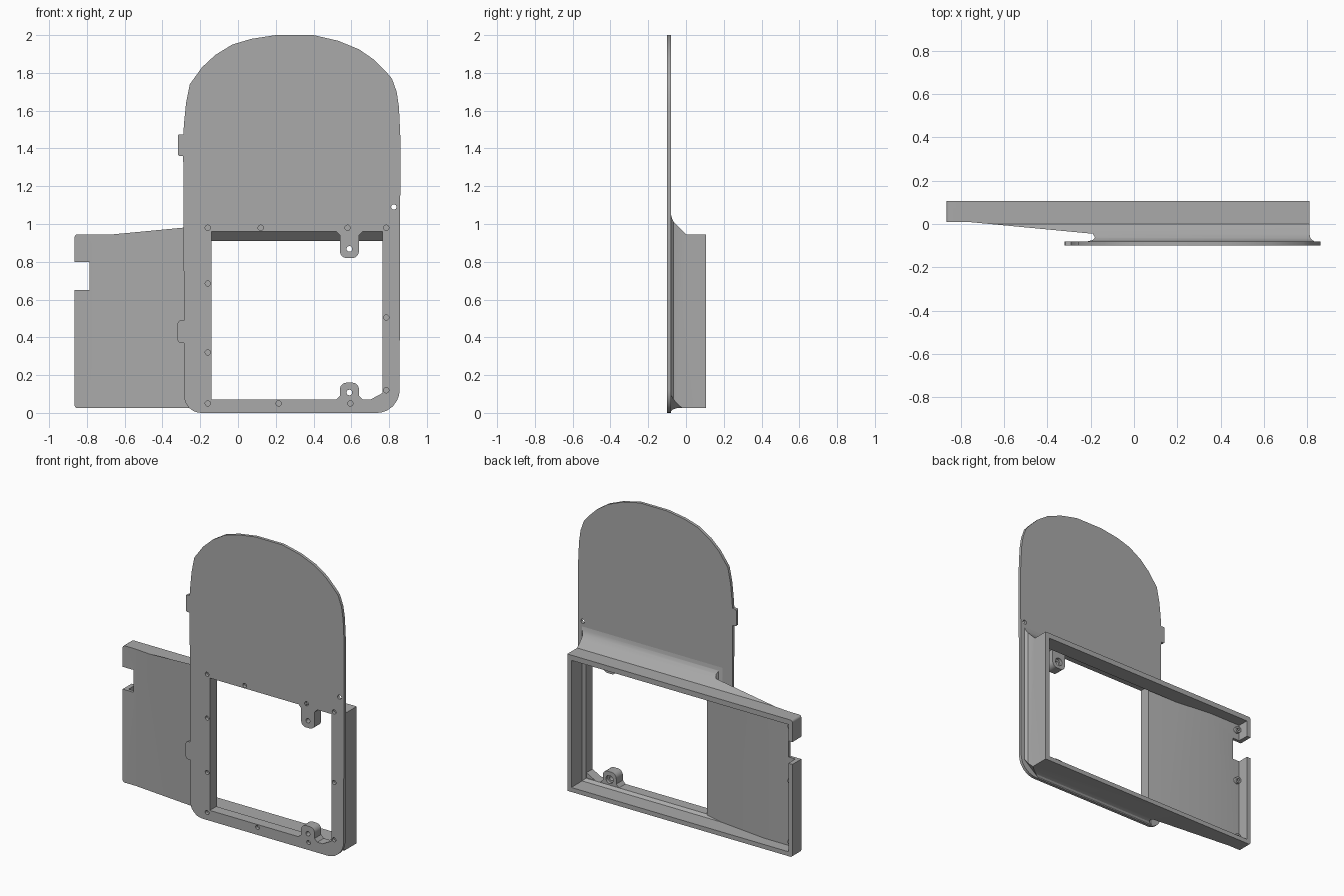
import bpy, bmesh, math
from mathutils import Vector

cube = bpy.data.objects.get("Cube")
if cube:
    bpy.data.objects.remove(cube)

grey = bpy.data.materials.new("plain_grey")
grey.use_nodes = True
grey.diffuse_color = (0.4, 0.4, 0.4, 1)
grey.node_tree.nodes["Principled BSDF"].inputs["Base Color"].default_value = (0.4, 0.4, 0.4, 1)

PLACE = {
    "x": lambda a, b, t: (t, a, b),
    "y": lambda a, b, t: (a, t, b),
    "z": lambda a, b, t: (a, b, t),
}


def make_object(name, bm):
    bmesh.ops.recalc_face_normals(bm, faces=bm.faces)
    mesh = bpy.data.meshes.new(name)
    bm.to_mesh(mesh)
    bm.free()
    mesh.materials.append(grey)
    obj = bpy.data.objects.new(name, mesh)
    bpy.context.collection.objects.link(obj)
    return obj


def rounded(points, steps=6):
    """Round each corner given as (a, b, radius); plain (a, b) corners stay sharp."""
    out = []
    for i, p in enumerate(points):
        c = Vector(p[:2])
        if len(p) < 3:
            out.append(c)
            continue
        to_prev = (Vector(points[i - 1][:2]) - c).normalized()
        to_next = (Vector(points[(i + 1) % len(points)][:2]) - c).normalized()
        reach = p[2] / math.tan(to_prev.angle(to_next) / 2)
        start, end = c + to_prev * reach, c + to_next * reach
        centre = c + (to_prev + to_next).normalized() * math.hypot(reach, p[2])
        for k in range(steps + 1):
            ray = start.lerp(end, k / steps) - centre
            out.append(centre + ray.normalized() * p[2])
    return out


def prism(name, points, axis, low, high):
    bm = bmesh.new()
    pts = rounded(points)
    ends = [[bm.verts.new(PLACE[axis](p[0], p[1], t)) for p in pts] for t in (low, high)]
    for end in ends:
        bm.faces.new(end)
    for i in range(len(pts)):
        j = (i + 1) % len(pts)
        bm.faces.new((ends[0][i], ends[0][j], ends[1][j], ends[1][i]))
    return make_object(name, bm)


def rod(name, x, z, radius, low, high, sides=20):
    turns = [2 * math.pi * k / sides for k in range(sides)]
    ring = [(x + radius * math.cos(a), z + radius * math.sin(a)) for a in turns]
    return prism(name, ring, "y", low, high)


def combine(obj, tool, operation="DIFFERENCE", keep=False):
    mod = obj.modifiers.new("cut", "BOOLEAN")
    mod.operation, mod.solver, mod.object = operation, "EXACT", tool
    bpy.context.view_layer.objects.active = obj
    bpy.ops.object.modifier_apply(modifier=mod.name)
    if not keep:
        bpy.data.objects.remove(tool)


def box_points(a0, a1, b0, b1):
    return [(a0, b0), (a1, b0), (a1, b1), (a0, b1)]


FRONT, BACK = -0.10, -0.08

# Face plate with a domed top and two side tabs
plate = prism("face_plate", [
    (-0.285, 0, 0.09), (0.855, 0, 0.12), (0.86, 1.45), (0.852, 1.62), (0.84, 1.7),
    (0.815, 1.77), (0.78, 1.81), (0.72, 1.87), (0.64, 1.925), (0.53, 1.97), (0.4, 2),
    (0.2, 2), (0.07, 1.98), (-0.03, 1.95), (-0.12, 1.895), (-0.19, 1.83), (-0.255, 1.74),
    (-0.275, 1.64), (-0.285, 1.54),
    (-0.29, 1.475), (-0.318, 1.475, 0.01), (-0.318, 1.36, 0.01), (-0.29, 1.36),
    (-0.286, 0.49), (-0.32, 0.49, 0.02), (-0.32, 0.37, 0.02), (-0.285, 0.37),
], "y", FRONT, BACK)

# Tray: side outline crossed with the plan outline
tray = prism("rear_tray", [
    (0.105, 0.025), (0.105, 0.945), (0, 0.945), (-0.045, 0.99), (-0.065, 1.012),
    (-0.075, 1.032), (BACK, 1.055), (BACK, 0.008), (-0.07, 0.018), (-0.05, 0.025),
], "x", -1, 1)
tray_plan = prism("tray_plan", [
    (-0.865, 0.105), (0.81, 0.105), (0.81, -0.045), (0.814, -0.065), (0.83, BACK),
    (-0.215, BACK), (-0.19, -0.074), (-0.18, -0.062), (-0.19, -0.045),
    (-0.77, 0.01), (-0.865, 0.01),
], "z", -1, 2)
combine(tray, tray_plan, "INTERSECT")
tray_front = prism("tray_front", [
    (-0.865, 0.025, 0.015), (-0.5, 0.025), (-0.5, -0.1), (1, -0.1), (1, 1.2),
    (-0.77, 1.2), (-0.77, 0.945), (-0.865, 0.945, 0.015),
], "y", -1, 1)
combine(tray, tray_front, "INTERSECT")

# Slanted lower corner that runs out toward the rear
bm = bmesh.new()
for co in [(0.7, -0.1, -0.02), (0.85, -0.1, -0.02), (0.85, -0.1, 0.12), (0.83, 0.02, 0.005),
           (0.7, -0.1, 0.01), (0.83, -0.1, 0.115)]:
    bm.verts.new(co)
bmesh.ops.convex_hull(bm, input=bm.verts)
combine(tray, make_object("corner_cut", bm))

# Hollow inside, which also opens the window in the plate
hollow = prism("hollow", [
    (0.2, 0.055), (0.2, 0.91), (0, 0.91), (-0.05, 0.96), (-0.2, 0.96),
    (-0.2, 0.07), (-0.03, 0.07), (-0.01, 0.055),
], "x", -1, 1)
hollow_plan = prism("hollow_plan", [
    (-0.835, 0.2), (0.78, 0.2), (0.78, -0.01), (0.765, -0.03), (0.765, -0.2),
    (-0.14, -0.2), (-0.14, -0.025), (-0.24, -0.012), (-0.6, 0.03), (-0.835, 0.03),
], "z", -1, 2)
combine(hollow, hollow_plan, "INTERSECT")
combine(tray, hollow, keep=True)
combine(plate, hollow)

# Notch in the outer end of the tray
combine(tray, prism("notch", box_points(-1, -0.785, 0.65, 0.80), "y", -1, 1))

# Screw holes around the window, and one clear hole above it
holes = [(x, 0.98) for x in (-0.16, 0.12, 0.58, 0.785)]
holes += [(-0.16, z) for z in (0.05, 0.32, 0.685)]
holes += [(0.215, 0.05), (0.595, 0.05), (0.785, 0.12), (0.785, 0.505), (0.825, 1.09)]
for x, z in holes:
    combine(plate, rod("hole", x, z, 0.014, -0.2, -0.05))

# Small gusset in the lower window corner
gusset = prism("window_gusset", [(0.70, 0.07), (0.765, 0.07), (0.765, 0.105)], "y", FRONT, -0.035)

# Mounting lugs at the top and bottom of the window
lugs = []
for name, root, tip, hole_z in (("upper_lug", 0.96, 0.82, 0.868), ("lower_lug", 0.07, 0.16, 0.108)):
    side = 1 if tip > root else -1
    lug = prism(name, [
        (0.52, root), (0.54, root + side * 0.02), (0.54, tip, 0.035),
        (0.64, tip, 0.035), (0.64, root + side * 0.02), (0.66, root),
    ], "y", FRONT, -0.03)
    combine(lug, rod("bore", 0.59, hole_z, 0.015, -0.2, 0.1))
    combine(lug, rod("counterbore", 0.59, hole_z, 0.027, -0.05, 0.1))
    lugs.append(lug)

# Little screw posts on the tray floor
posts = []
for i, z in enumerate((0.865, 0.5, 0.09)):
    post = rod(f"floor_post_{i + 1}", -0.812, z, 0.022, 0.02, 0.05)
    combine(post, rod("post_bore", -0.812, z, 0.01, 0.035, 0.1))
    posts.append(post)

# Smooth the curved edges, keep the corners crisp
bpy.ops.object.select_all(action="DESELECT")
for obj in [plate, tray, gusset] + lugs + posts:
    obj.select_set(True)
bpy.context.view_layer.objects.active = plate
bpy.ops.object.shade_smooth_by_angle(angle=math.radians(25))
